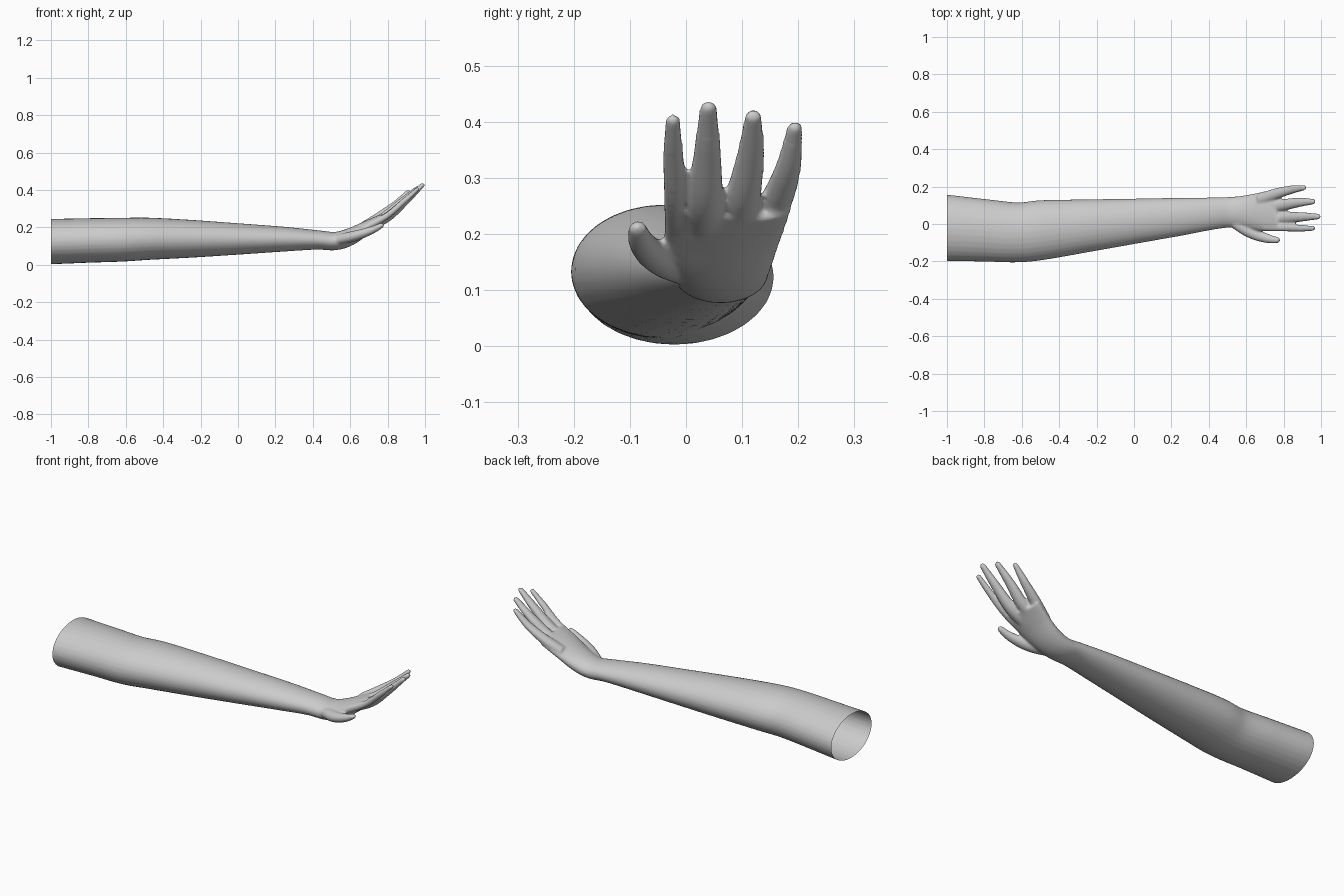
import bpy, bmesh, math
from mathutils import Vector

if "Cube" in bpy.data.objects:
    bpy.data.objects.remove(bpy.data.objects["Cube"])

SIDES = 32


def spline(rows, n):
    # Catmull-Rom interpolation through rows of numbers
    out = []
    for i in range(len(rows) - 1):
        p0, p1 = rows[max(i - 1, 0)], rows[i]
        p2, p3 = rows[i + 1], rows[min(i + 2, len(rows) - 1)]
        for k in range(n):
            t = k / n
            out.append([0.5 * (2 * b + (c - a) * t + (2 * a - 5 * b + 4 * c - d) * t * t
                               + (3 * b - a - 3 * c + d) * t ** 3)
                        for a, b, c, d in zip(p0, p1, p2, p3)])
    out.append(list(rows[-1]))
    return out


def loft(bm, rows, n=6, round_end=True):
    # rows: centre x, y, z, sideways radius, thickness radius
    rows = spline(rows, n)
    if round_end:
        a, b = Vector(rows[-2][:3]), Vector(rows[-1][:3])
        d, ry, rn = (b - a).normalized(), rows[-1][3], rows[-1][4]
        for ang in (25, 50, 70, 85):
            s, c = math.sin(math.radians(ang)), math.cos(math.radians(ang))
            rows.append([*(b + d * s * ry), ry * c, rn * c])
    pts = [Vector(r[:3]) for r in rows]
    rings = []
    for i, r in enumerate(rows):
        t = (pts[min(i + 1, len(pts) - 1)] - pts[max(i - 1, 0)]).normalized()
        side = Vector((0, 1, 0))
        side = (side - t * side.dot(t)).normalized()
        up = t.cross(side)
        rings.append([bm.verts.new(pts[i] + side * r[3] * math.cos(2 * math.pi * k / SIDES)
                                   + up * r[4] * math.sin(2 * math.pi * k / SIDES))
                      for k in range(SIDES)])
    for a, b in zip(rings, rings[1:]):
        for k in range(SIDES):
            j = (k + 1) % SIDES
            bm.faces.new((a[k], a[j], b[j], b[k]))
    bm.faces.new(rings[0][::-1])
    bm.faces.new(rings[-1])


def limb(rows, flat=0.8):
    return [(x, y, z, r, r * flat) for x, y, z, r in rows]


bm = bmesh.new()

# Arm, wrist and palm as one sweep
loft(bm, [
    (-1.08, -.019, .124, .180, .121),
    (-1.00, -.021, .124, .177, .121),
    (-0.80, -.034, .130, .167, .119),
    (-0.62, -.045, .134, .160, .117),
    (-0.48, -.031, .139, .159, .113),
    (-0.25, -.009, .139, .141, .101),
    (0.00, .015, .138, .121, .084),
    (0.25, .039, .137, .101, .066),
    (0.42, .056, .133, .086, .052),
    (0.52, .063, .127, .082, .049),
    (0.60, .064, .150, .090, .046),
    (0.69, .066, .201, .106, .035),
    (0.77, .076, .248, .112, .024)], round_end=False)

# Fingers and thumb
digits = [
    [(.70, -.012, .208, .027), (.80, -.019, .264, .021), (.89, -.023, .342, .019), (.957, -.023, .402, .014)],
    [(.70, .035, .203, .031), (.80, .035, .256, .032), (.90, .038, .344, .025), (.984, .040, .424, .016)],
    [(.70, .090, .207, .031), (.79, .101, .262, .032), (.88, .115, .340, .025), (.957, .120, .408, .016)],
    [(.67, .130, .204, .031), (.76, .162, .262, .029), (.84, .183, .322, .023), (.908, .194, .388, .015)],
]
for d in digits:
    loft(bm, limb(d))
loft(bm, limb([(.53, .015, .132, .032), (.60, -.030, .148, .034), (.66, -.060, .165, .030),
               (.72, -.079, .187, .024), (.765, -.086, .209, .017)], 0.85))

bmesh.ops.recalc_face_normals(bm, faces=bm.faces)
mesh = bpy.data.meshes.new("arm_and_hand")
bm.to_mesh(mesh)
bm.free()
arm = bpy.data.objects.new("arm_and_hand", mesh)
bpy.context.collection.objects.link(arm)
bpy.context.view_layer.objects.active = arm
arm.select_set(True)

# Fuse everything into one smooth skin
fuse = arm.modifiers.new("fuse", "REMESH")
fuse.mode = "VOXEL"
fuse.voxel_size = 0.006
soften = arm.modifiers.new("soften", "SMOOTH")
soften.factor = 0.5
soften.iterations = 8
for m in ("fuse", "soften"):
    bpy.ops.object.modifier_apply(modifier=m)

# Open the shoulder end with a straight cut
bm = bmesh.new()
bm.from_mesh(arm.data)
bmesh.ops.bisect_plane(bm, geom=bm.verts[:] + bm.edges[:] + bm.faces[:],
                       plane_co=(-1, 0, 0), plane_no=(1, 0, 0), clear_inner=True)
bm.to_mesh(arm.data)
bm.free()
bpy.ops.object.shade_smooth()
